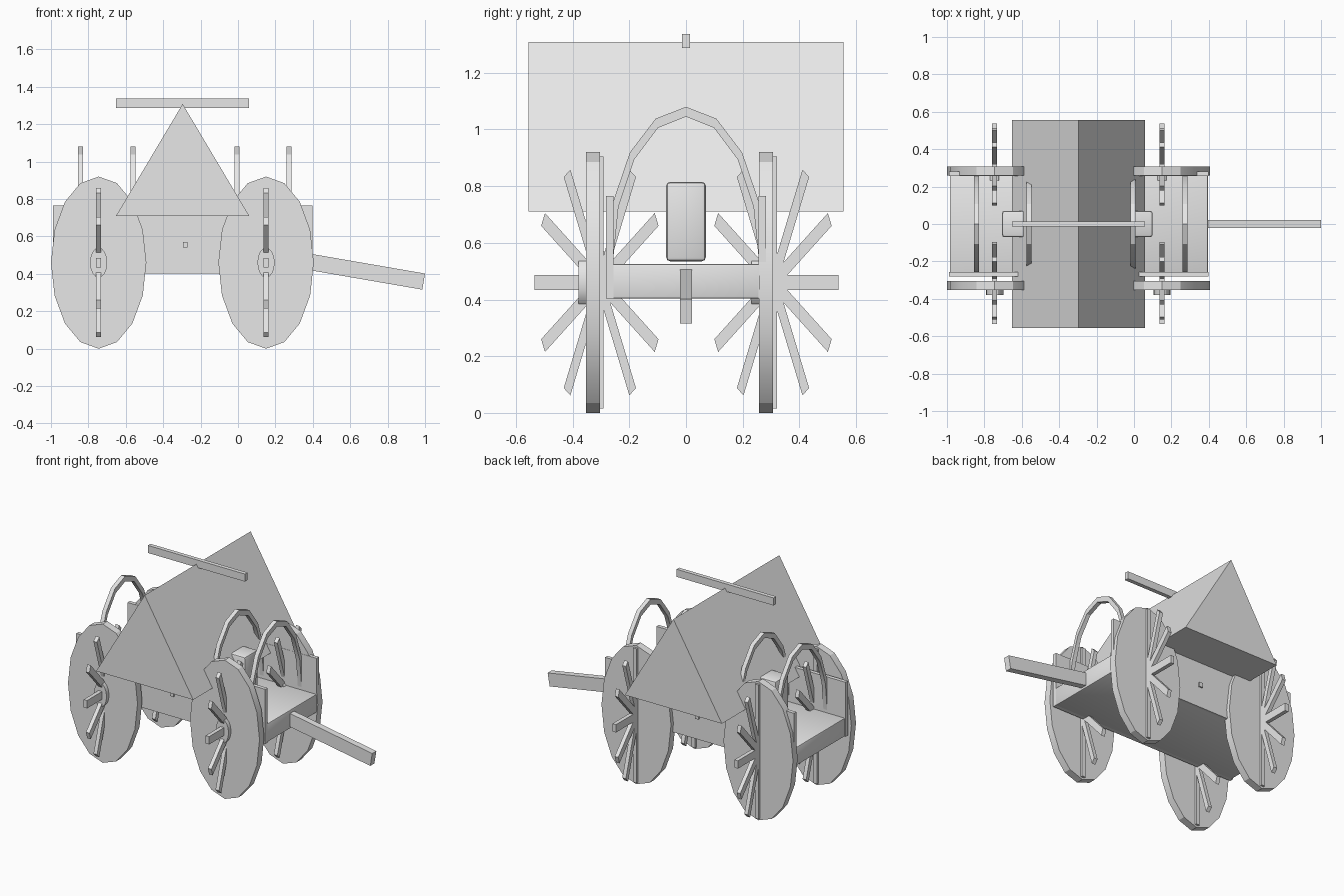
import bpy, bmesh, math
from mathutils import Matrix, Vector

if "Cube" in bpy.data.objects:
    bpy.data.objects.remove(bpy.data.objects["Cube"])

grey = bpy.data.materials.new("plain grey")
grey.diffuse_color = (0.8, 0.8, 0.8, 1)
grey.use_nodes = True
grey.node_tree.nodes["Principled BSDF"].inputs["Base Color"].default_value = grey.diffuse_color


def finish(name, bm, smooth=False):
    bmesh.ops.recalc_face_normals(bm, faces=bm.faces)
    me = bpy.data.meshes.new(name)
    bm.to_mesh(me)
    bm.free()
    me.materials.append(grey)
    ob = bpy.data.objects.new(name, me)
    bpy.context.collection.objects.link(ob)
    if smooth:
        bpy.ops.object.select_all(action='DESELECT')
        ob.select_set(True)
        bpy.context.view_layer.objects.active = ob
        bpy.ops.object.shade_smooth_by_angle(angle=math.radians(30))
    return ob


def add_box(bm, lo, hi, matrix=Matrix()):
    lo, hi = Vector(lo), Vector(hi)
    m = matrix @ Matrix.Translation((lo + hi) / 2) @ Matrix.Diagonal((*(hi - lo), 1))
    bmesh.ops.create_cube(bm, size=1, matrix=m)


def box(name, lo, hi, matrix=Matrix(), bevel=0):
    bm = bmesh.new()
    add_box(bm, lo, hi, matrix)
    if bevel:
        bmesh.ops.bevel(bm, geom=bm.edges[:], offset=bevel, segments=2,
                        profile=0.5, affect='EDGES')
    return finish(name, bm, bevel > 0)


def disc(name, x, y0, y1, rx, rz, sides=16):
    # oval plate facing front
    bm = bmesh.new()
    m = (Matrix.Translation((x, (y0 + y1) / 2, 0.46)) @ Matrix.Diagonal((rx, 1, rz, 1))
         @ Matrix.Rotation(math.pi / 2, 4, 'X'))
    bmesh.ops.create_cone(bm, cap_ends=True, segments=sides, radius1=1, radius2=1,
                          depth=y1 - y0, matrix=m)
    # put a corner exactly at the top
    return finish(name, bm, True)


# wheels: oval disc, hub and crosswise spokes
for end, x in (("rear", -0.745), ("front", 0.15)):
    for side, y in (("near", -0.304), ("far", 0.307)):
        tag = f"{end}_{side}"
        disc(f"wheel_{tag}", x, y - 0.049, y, 0.255, 0.46)
        disc(f"hub_{tag}", x, y - 0.075, y - 0.001, 0.046, 0.08)
        bm = bmesh.new()
        squash = Matrix.Translation((x, y, 0.46)) @ Matrix.Diagonal((1, 0.52, 1, 1))
        for i in range(6):
            add_box(bm, (-0.013, -0.445, -0.026), (0.013, 0.445, 0.026),
                    squash @ Matrix.Rotation(math.radians(30 * i), 4, 'X'))
        finish(f"spokes_{tag}", bm)

# cart floor and side boards
box("floor", (-0.985, -0.275, 0.403), (0.395, 0.275, 0.526), bevel=0.008)
for side, y in (("near", -0.269), ("far", 0.269)):
    box(f"side_board_{side}", (-0.99, y - 0.0125, 0.403), (0.397, y + 0.0125, 0.765))
    s = 1 if y > 0 else -1
    box(f"board_peg_{side}", (-0.295, y + s * 0.016 - 0.006, 0.54),
        (-0.27, y + s * 0.016 + 0.006, 0.57))

# half hoops over the cart
for n, x in enumerate((-0.842, -0.562, -0.006, 0.273)):
    bm = bmesh.new()
    rows = []
    for i in range(9):
        a = math.pi * i / 8
        c, s = math.cos(a), math.sin(a)
        rows.append([bm.verts.new((x + dx, ry * c, 0.53 + rz * s))
                     for dx, ry, rz in ((-0.014, 0.28, 0.55), (0.014, 0.28, 0.55),
                                        (0.014, 0.258, 0.515), (-0.014, 0.258, 0.515))])
    for a, b in zip(rows, rows[1:]):
        for k in range(4):
            bm.faces.new((a[k], a[(k + 1) % 4], b[(k + 1) % 4], b[k]))
    bm.faces.new(rows[0])
    bm.faces.new(rows[-1])
    finish(f"hoop_{n + 1}", bm, True)

# tent roof prism
bm = bmesh.new()
ends = [[bm.verts.new((x, y, z)) for x, z in ((-0.652, 0.71), (0.06, 0.71), (-0.296, 1.308))]
        for y in (-0.555, 0.555)]
for k in range(3):
    bm.faces.new((ends[0][k], ends[0][(k + 1) % 3], ends[1][(k + 1) % 3], ends[1][k]))
for e in ends:
    bm.faces.new(e)
finish("tent_roof", bm)

# pole on the roof, long chest beneath it
box("ridge_pole", (-0.652, -0.0135, 1.287), (0.06, 0.0135, 1.337))
box("chest", (-0.706, -0.07, 0.535), (0.10, 0.07, 0.815), bevel=0.014)

# sloping draw bar
box("draw_bar", (-0.31, -0.0215, -0.0435), (0.302, 0.0215, 0.0435),
    Matrix.Translation((0.695, 0, 0.41)) @ Matrix.Rotation(math.radians(9.8), 4, 'Y'))
